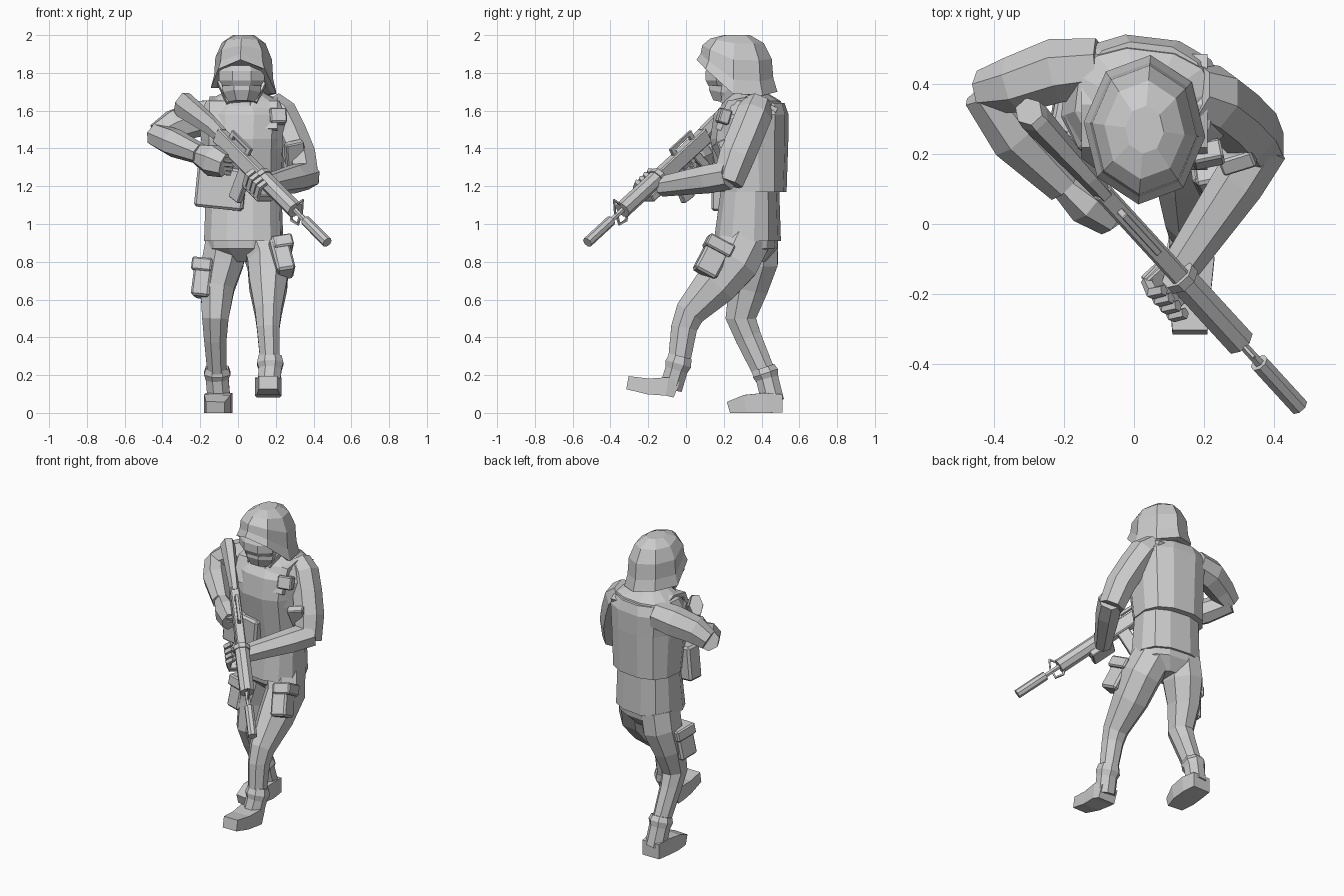
import bpy, bmesh, math
from mathutils import Vector, Matrix

old = bpy.data.objects.get("Cube")
if old:
    bpy.data.objects.remove(old)

tone = .6
grey = bpy.data.materials.new("plain grey")
grey.use_nodes = True
grey.diffuse_color = (tone, tone, tone, 1)
shader = grey.node_tree.nodes["Principled BSDF"]
shader.inputs["Base Color"].default_value = grey.diffuse_color

X, Y, Z = Matrix.Identity(3)


def finish(name, bm, matrix):
    """Turn a bmesh into a flat shaded grey object."""
    bm.transform(matrix)
    bmesh.ops.recalc_face_normals(bm, faces=bm.faces)
    mesh = bpy.data.meshes.new(name)
    bm.to_mesh(mesh)
    bm.free()
    mesh.materials.append(grey)
    obj = bpy.data.objects.new(name, mesh)
    bpy.context.collection.objects.link(obj)
    return obj


def loft(name, rings, matrix=Matrix()):
    """Skin a list of equal sized point rings and cap both ends."""
    bm = bmesh.new()
    loops = [[bm.verts.new(point) for point in ring] for ring in rings]
    for low, high in zip(loops, loops[1:]):
        for i in range(len(low)):
            bm.faces.new((low[i - 1], low[i], high[i], high[i - 1]))
    bm.faces.new(loops[0])
    bm.faces.new(loops[-1])
    return finish(name, bm, matrix)


def limb(name, path, ref=X, sides=8, flat=1, matrix=Matrix(), floor=False):
    """Tube along path points (x, y, z, half width along ref); flat scales its depth."""
    centres = [Vector(point[:3]) for point in path]
    grow = 1 / math.cos(math.pi / sides)
    rings = []
    for k, (centre, point) in enumerate(zip(centres, path)):
        before, after = centres[max(k - 1, 0)], centres[min(k + 1, len(path) - 1)]
        along = (after - before).normalized()
        wide = (ref - ref.dot(along) * along).normalized() * point[3] * grow
        deep = along.cross(wide) * flat
        ring = []
        for i in range(sides):
            angle = math.tau * (i + .5) / sides
            corner = centre + wide * math.cos(angle) + deep * math.sin(angle)
            if floor:
                corner.z = max(corner.z, 0)
            ring.append(corner)
        rings.append(ring)
    return loft(name, rings, matrix)


def body(name, levels, middle=.03, sides=12):
    """Stack of rounded, slightly turned sections (z, half width, front, back)."""
    turn = Matrix.Rotation(-.12, 3, "Z")
    rings = []
    for z, half, front, back in levels:
        centre = Vector((middle, (front + back) / 2, z))
        ring = []
        for i in range(sides):
            angle = math.tau * (i + .5) / sides
            u, v = (math.copysign(abs(t) ** .8, t) for t in (math.cos(angle), math.sin(angle)))
            ring.append(centre + turn @ Vector((u * half, v * (back - front) / 2, 0)))
        rings.append(ring)
    return loft(name, rings)


def box(name, centre, size, turn=(0, 0, 0), matrix=Matrix()):
    """Box with chamfered edges."""
    bm = bmesh.new()
    bmesh.ops.create_cube(bm, size=1)
    bmesh.ops.scale(bm, vec=size, verts=bm.verts)
    bmesh.ops.bevel(bm, geom=bm.edges[:], offset=min(size) * .12, segments=1, affect="EDGES")
    spin = Matrix.Identity(4)
    for angle, axis in zip(turn, "XYZ"):
        spin = Matrix.Rotation(angle, 4, axis) @ spin
    return finish(name, bm, matrix @ Matrix.Translation(centre) @ spin)


# Jacket, vest and collar
body("jacket", [(.91, .21, .15, .5), (1.2, .2, .19, .49), (1.4, .22, .15, .51),
                (1.56, .24, .16, .52), (1.65, .2, .2, .5), (1.7, .1, .24, .42)])
body("vest", [(1.17, .21, .18, .53), (1.45, .22, .13, .54),
              (1.58, .23, .15, .54), (1.64, .18, .2, .52)])
body("collar", [(1.6, .11, .18, .43), (1.7, .09, .2, .41)], sides=8)
box("vest_pouch", (-.09, .2, 1.19), (.26, .11, .22), (0, .1, -.1))
for name, x in (("right_shoulder_strap", -.11), ("left_shoulder_strap", .17)):
    limb(name, [(x, y, z, .04) for y, z in ((.17, 1.5), (.23, 1.64), (.34, 1.66), (.48, 1.6))],
         sides=4, flat=.4)
box("radio_pouch", (.21, .2, 1.57), (.09, .06, .08), (-.3, 0, .2))

# Pelvis and legs
body("pelvis", [(.8, .07, .26, .42), (.87, .19, .18, .48), (.96, .2, .17, .49)])
limb("left_leg", [(.12, .32, .92, .11), (.16, .26, .8, .11), (.16, .16, .68, .1),
                  (.16, .02, .53, .07), (.16, -.01, .45, .06), (.17, -.04, .25, .05)], flat=1.15)
limb("right_leg", [(-.06, .36, .92, .11), (-.08, .36, .8, .11), (-.11, .33, .66, .09),
                   (-.12, .29, .5, .07), (-.12, .33, .4, .06), (-.11, .42, .2, .05)], flat=1.15)


def thigh_pouch(name, centre, turn):
    """Cargo pouch with a wider flap over its top."""
    place = Matrix.Translation(centre)
    tilt = Matrix.Rotation(turn[0], 3, "X")
    box(name, (0, 0, 0), (.1, .13, .2), turn, place)
    box(name + "_flap", tilt @ Vector((0, 0, .07)), (.11, .15, .07), turn, place)


thigh_pouch("left_thigh_pouch", (.23, .14, .82), (-.5, -.15, .2))
thigh_pouch("right_thigh_pouch", (-.18, .3, .71), (-.15, .1, -.2))

# Boots
limb("left_boot_foot", [(.16, -.05, .12, .06), (.16, -.1, .14, .07),
                        (.16, -.2, .14, .06), (.16, -.31, .16, .05)], sides=4, flat=.7)
limb("left_boot_shaft", [(.16, -.08, .13, .06), (.17, -.05, .23, .06), (.17, -.04, .26, .07),
                         (.17, -.03, .3, .06)])
limb("right_boot_foot", [(-.1, .51, .05, .06), (-.1, .42, .05, .07),
                         (-.11, .32, .04, .07), (-.12, .23, .02, .05)],
     sides=4, flat=.8, floor=True)
limb("right_boot_shaft", [(-.1, .46, .06, .06), (-.11, .43, .18, .06), (-.11, .42, .21, .07),
                          (-.11, .41, .24, .06)])

# Arms
limb("left_upper_arm", [(.17, .38, 1.63, .07), (.23, .36, 1.58, .08), (.28, .32, 1.48, .08),
                        (.33, .27, 1.36, .08), (.36, .22, 1.22, .07)], sides=7, flat=1.1)
limb("left_forearm", [(.37, .23, 1.26, .07), (.3, .12, 1.24, .07),
                      (.13, -.13, 1.2, .05)], Z, 7)
box("left_sleeve_pocket", (.3, .2, 1.37), (.1, .05, .14), (.4, -.2, .3))
limb("right_upper_arm", [(-.1, .45, 1.58, .08), (-.22, .44, 1.56, .09),
                         (-.34, .4, 1.52, .08), (-.43, .38, 1.47, .06)], Z, 7, .95)
limb("right_forearm", [(-.43, .38, 1.47, .06), (-.34, .25, 1.43, .07),
                       (-.2, .11, 1.37, .05)], Z, 7)
limb("right_hand", [(-.22, .13, 1.37, .05), (-.14, .06, 1.34, .08),
                    (-.07, .01, 1.31, .06)], Z, 7, .7)

# Head, goggles and helmet
limb("neck", [(.03, .31, 1.6, .07), (.03, .28, 1.75, .07)])
limb("face", [(.02, .22, 1.64, .07), (.02, .23, 1.69, .1), (.02, .25, 1.8, .11),
              (.02, .26, 1.9, .1)], flat=1.1)
limb("goggles", [(.02, .2, z, half) for z, half in
                 ((1.73, .1), (1.76, .12), (1.81, .12), (1.84, .1))], flat=.8)
brim = [1.69, 1.68, 1.7, 1.72, 1.72, 1.82, 1.87, 1.82]
rings = []
for lift, scale in ((0, .84), (0, 1), (.24, .9), (.58, .86), (.86, .66), (1, .32)):
    ring = []
    for i, z in enumerate(brim):
        angle = math.tau * i / len(brim) - .1
        ring.append(Vector((.03 + .175 * scale * math.cos(angle),
                            .27 + .215 * scale * math.sin(angle), z + (2 - z) * lift)))
    rings.append(ring)
loft("helmet", rings)
for name, side in (("right_chin_strap", -1), ("left_chin_strap", 1)):
    limb(name, [(.02 + .12 * side, .26, 1.75, .01), (.02 + .07 * side, .2, 1.64, .01)],
         sides=4, flat=2)

# Rifle: local x runs to the muzzle, local z is its top
butt, muzzle = Vector((-.29, .31, 1.67)), Vector((.475, -.525, .9))
aim = (muzzle - butt).normalized()
across = Z.cross(aim).normalized()
gun = Matrix((aim, across, aim.cross(across))).transposed().to_4x4()
gun.translation = butt


def barrel(name, start, end, radius, sides=8):
    limb(name, [(start, 0, 0, radius), (end, 0, 0, radius)], Y, sides, matrix=gun)


def part(name, start, end, width, low, high, tilt=0):
    box(name, ((start + end) / 2, 0, (low + high) / 2), (end - start, width, high - low),
        (0, tilt, 0), gun)


limb("stock", [(0, 0, -.03, .06), (.03, 0, -.03, .065), (.28, 0, 0, .045),
               (.36, 0, 0, .04)], Z, 6, .6, gun)
part("receiver", .34, .76, .056, -.05, .035)
part("carry_handle", .42, .6, .02, .055, .075)
for name, start in (("rear_handle_post", .42), ("front_handle_post", .57)):
    part(name, start, start + .03, .02, .02, .07)
part("pistol_grip", .43, .48, .035, -.15, -.03, .3)
part("trigger_guard", .48, .57, .01, -.075, -.065)
part("magazine", .59, .67, .035, -.22, -.02, -.1)
barrel("handguard", .76, 1.06, .042)
barrel("handguard_ring", .74, .77, .048)
barrel("gun_barrel", 1.04, 1.18, .013, sides=6)
barrel("suppressor", 1.16, 1.365, .026)
for name, lean in (("front_sight_leg", -.5), ("rear_sight_leg", .5)):
    box(name, (1.08 - lean * .04, 0, .04), (.01, .01, .09), (0, lean, 0), gun)
limb("sling_loop", [(1.04, 0, -.03, .006), (1.07, 0, -.06, .006),
                    (1.12, 0, -.05, .006), (1.11, 0, 0, .006)], Y, 4, matrix=gun)

# Fingers around the handguard and the grip
box("left_palm", (.79, -.03, -.06), (.15, .11, .04), matrix=gun)
for i, finger in enumerate(("index", "middle", "ring", "little")):
    start = .84 - .036 * i
    limb("left_" + finger + "_finger", [(start, -.02, -.06, .017), (start, -.08, -.055, .017),
                                        (start, -.09, 0, .016), (start, -.06, .03, .014)],
         X, 5, matrix=gun)
    height = -.06 - .026 * i
    limb("right_" + finger + "_finger", [(.43, -.06, height, .013), (.5, -.05, height, .013),
                                         (.51, .02, height, .012)], Z, 5, matrix=gun)
